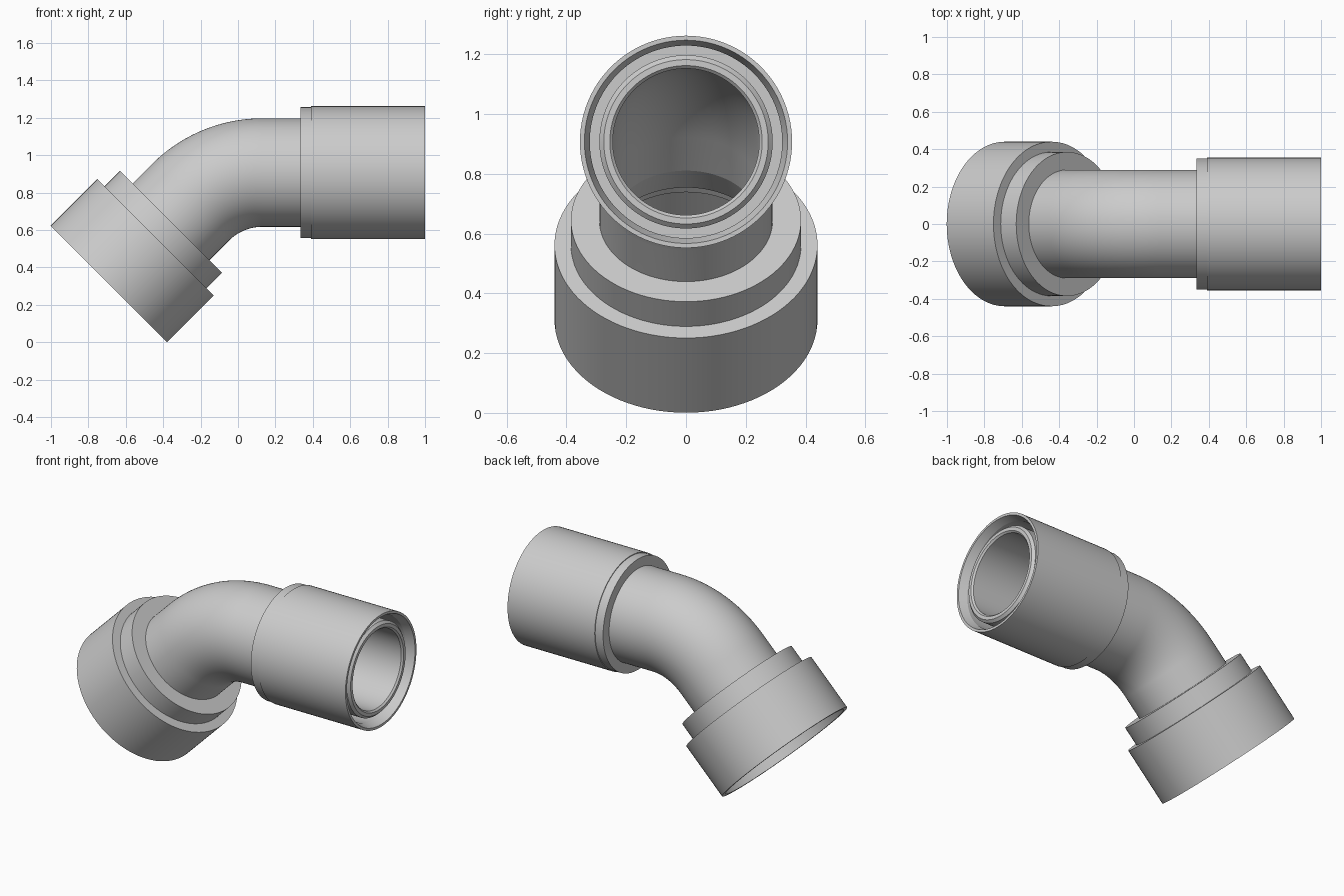
import bpy
import bmesh
import math
from mathutils import Vector

cube = bpy.data.objects.get("Cube")
if cube:
    bpy.data.objects.remove(cube, do_unlink=True)

SEGMENTS = 96
AXIS_Z = 0.907          # height of the level leg
BEND_X = 0.13           # where the bend begins
BEND_R = 0.543          # centre line radius of the bend
STRAIGHT = 1 - BEND_X
ARC = BEND_R * math.pi / 4
END = STRAIGHT + ARC + 0.617

grey = bpy.data.materials.new("light grey plastic")
grey.use_nodes = True
colour = (0.6, 0.6, 0.6, 1)
grey.diffuse_color = colour
grey.node_tree.nodes["Principled BSDF"].inputs["Base Color"].default_value = colour


def centre_line(s):
    """Point and outward normal at distance s from the open level end."""
    turn = min(max(s - STRAIGHT, 0), ARC) / BEND_R
    normal = Vector((-math.sin(turn), 0, math.cos(turn)))
    point = Vector((BEND_X, 0, AXIS_Z - BEND_R)) + normal * BEND_R
    along = Vector((-math.cos(turn), 0, -math.sin(turn)))
    if s < STRAIGHT:
        point += along * (s - STRAIGHT)
    elif s > STRAIGHT + ARC:
        point += along * (s - STRAIGHT - ARC)
    return point, normal


def ring_part(name, profile):
    """Sweep a closed (distance, radius) profile around the centre line."""
    bm = bmesh.new()
    rings = []
    for s, radius in profile:
        point, normal = centre_line(s)
        ring = []
        for i in range(SEGMENTS):
            a = math.tau * i / SEGMENTS
            offset = normal * math.cos(a) + Vector((0, 1, 0)) * math.sin(a)
            ring.append(bm.verts.new(point + offset * radius))
        rings.append(ring)
    for k, ring in enumerate(rings):
        following = rings[(k + 1) % len(rings)]
        for i in range(SEGMENTS):
            j = (i + 1) % SEGMENTS
            bm.faces.new((ring[i], ring[j], following[j], following[i]))
    bmesh.ops.recalc_face_normals(bm, faces=bm.faces)
    mesh = bpy.data.meshes.new(name)
    bm.to_mesh(mesh)
    bm.free()
    mesh.materials.append(grey)
    obj = bpy.data.objects.new(name, mesh)
    bpy.context.collection.objects.link(obj)
    bpy.ops.object.select_all(action="DESELECT")
    obj.select_set(True)
    bpy.context.view_layer.objects.active = obj
    bpy.ops.object.shade_smooth_by_angle(angle=math.radians(10))


# Bent pipe: chamfered level end, flared mouth at the lower end
bend = [STRAIGHT + ARC * i / 24 for i in range(25)]
collar_back, nut_back = 1.443, 1.56
outside = [(0.02, 0.275), (0.035, 0.29)] + [(s, 0.29) for s in bend]
mouth = [(nut_back, 0.29), (nut_back, 0.272), (collar_back + 0.01, 0.245)]
inside = [(s, 0.245) for s in reversed(bend)] + [(0.03, 0.245), (0.02, 0.255)]
ring_part("bent_pipe", outside + mouth + inside)

# Sleeve around the level end, open towards the end
ring_part("level_sleeve", [(0, 0.355), (0.61, 0.355), (0.61, 0.28), (0.4, 0.28),
                           (0.4, 0.322), (0.05, 0.322), (0, 0.34)])
ring_part("sleeve_collar", [(0.605, 0.35), (0.665, 0.35), (0.665, 0.28), (0.605, 0.28)])

# Stepped collar and wide nut on the lower end
ring_part("nut_collar", [(collar_back, 0.385), (nut_back + 0.01, 0.385),
                         (nut_back + 0.01, 0.28), (collar_back, 0.28)])
ring_part("lower_nut", [(nut_back, 0.44), (END, 0.44), (END, 0.415),
                        (nut_back + 0.03, 0.4), (nut_back + 0.03, 0.28), (nut_back, 0.28)])
